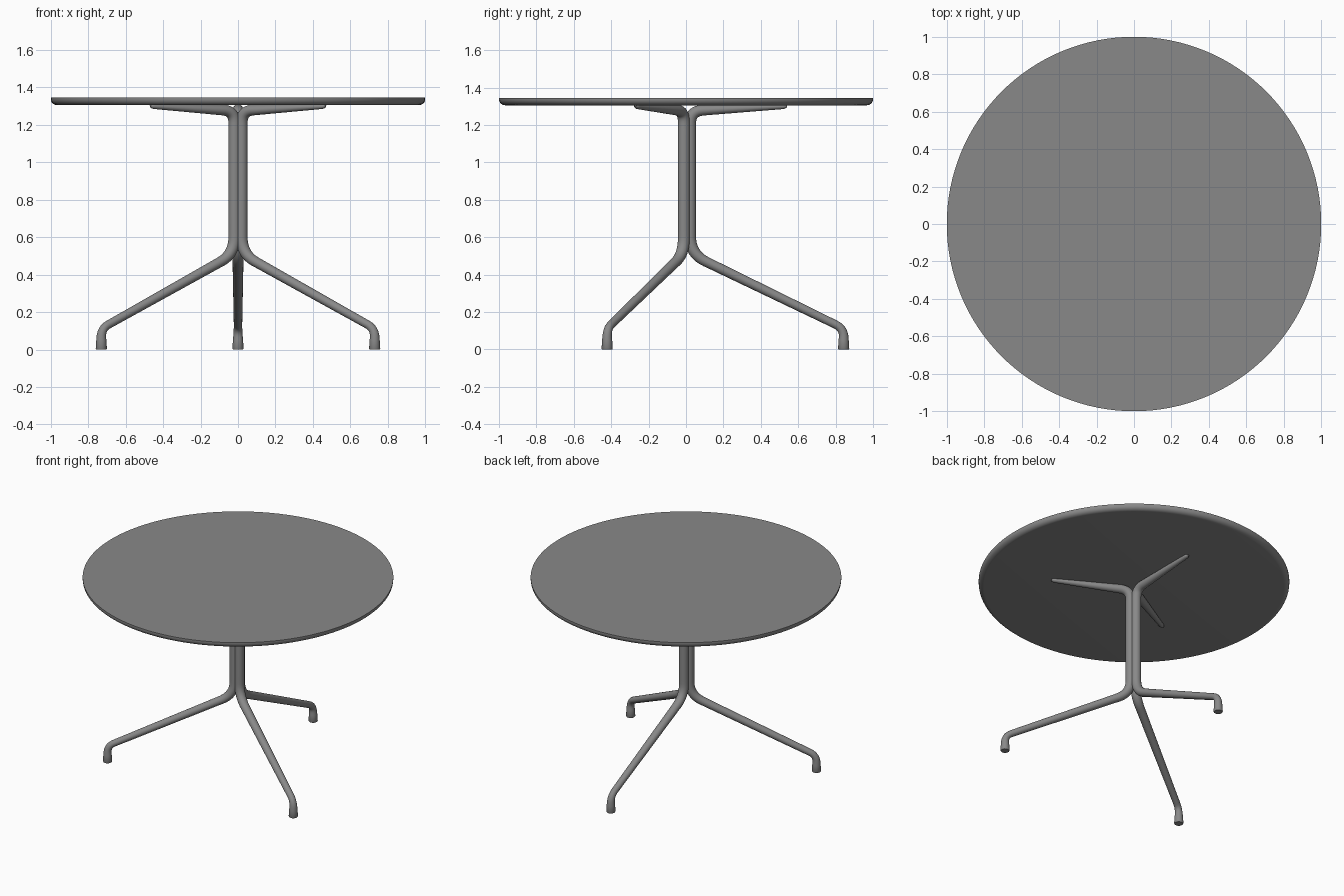
import bpy, bmesh, math
from mathutils import Vector

if "Cube" in bpy.data.objects:
    bpy.data.objects.remove(bpy.data.objects["Cube"])

grey = bpy.data.materials.new("plain grey")
grey.diffuse_color = (0.25, 0.25, 0.25, 1)
grey.use_nodes = True
grey.node_tree.nodes["Principled BSDF"].inputs["Base Color"].default_value = grey.diffuse_color


def finish(bm, name):
    bmesh.ops.recalc_face_normals(bm, faces=bm.faces)
    me = bpy.data.meshes.new(name)
    bm.to_mesh(me)
    bm.free()
    me.materials.append(grey)
    ob = bpy.data.objects.new(name, me)
    bpy.context.collection.objects.link(ob)
    bpy.ops.object.select_all(action='DESELECT')
    ob.select_set(True)
    bpy.context.view_layer.objects.active = ob
    bpy.ops.object.shade_smooth_by_angle(angle=math.radians(40))
    return ob


def skin(bm, rings):
    """Join closed rings of points into a capped tube."""
    rows = [[bm.verts.new(p) for p in ring] for ring in rings]
    n = len(rows[0])
    for a, b in zip(rows, rows[1:]):
        for i in range(n):
            j = (i + 1) % n
            bm.faces.new((a[i], a[j], b[j], b[i]))
    bm.faces.new(rows[0])
    bm.faces.new(rows[-1])


def round_path(nodes, steps=8):
    """Nodes are (r, z, half width, half depth, corner length)."""
    out = []
    for i, nd in enumerate(nodes):
        p = Vector(nd[:4])
        c = nd[4]
        if c == 0:
            out.append(p)
            continue
        ends = []
        for q in (nodes[i - 1], nodes[i + 1]):
            q = Vector(q[:4])
            ends.append(p.lerp(q, c / (q - p).length))
        a, b = ends
        for k in range(steps + 1):
            t = k / steps
            out.append(a * (1 - t) ** 2 + p * (2 * t * (1 - t)) + b * t * t)
    return out


# Tabletop: disc with a rounded lower edge
SEG = 128
profile = [(0.965 + 0.035 * math.sin(a), 1.337 - 0.032 * math.cos(a))
           for a in [math.pi / 2 * k / 7 for k in range(8)]] + [(1.0, 1.345)]
bm = bmesh.new()
skin(bm, [[(r * math.cos(2 * math.pi * i / SEG), r * math.sin(2 * math.pi * i / SEG), z)
           for i in range(SEG)] for r, z in profile])
finish(bm, "tabletop")

# Each support runs from foot, up the splayed leg and column, out along the top arm
nodes = [
    (0.843, 0.000, 0.027, 0.027, 0),
    (0.843, 0.005, 0.030, 0.030, 0),
    (0.843, 0.050, 0.027, 0.027, 0),
    (0.843, 0.112, 0.022, 0.022, 0.048),
    (0.120, 0.463, 0.029, 0.027, 0),
    (0.022, 0.510, 0.032, 0.031, 0.095),
    (0.022, 0.640, 0.032, 0.032, 0),
    (0.022, 1.180, 0.032, 0.032, 0),
    (0.022, 1.276, 0.032, 0.031, 0.070),
    (0.520, 1.298, 0.016, 0.013, 0),
    (0.533, 1.300, 0.013, 0.010, 0),
    (0.540, 1.303, 0.007, 0.005, 0),
]
path = round_path(nodes)
SIDES = 28


def support(name, angle):
    out = Vector((math.cos(angle), math.sin(angle), 0))
    side = Vector((-math.sin(angle), math.cos(angle), 0))
    up = Vector((0, 0, 1))
    rings = []
    for i, p in enumerate(path):
        a, b = path[max(i - 1, 0)], path[min(i + 1, len(path) - 1)]
        t = Vector((b[0] - a[0], b[1] - a[1])).normalized()
        normal = out * -t[1] + up * t[0]
        centre = out * p[0] + up * p[1]
        rings.append([centre + side * (p[2] * math.cos(u)) + normal * (p[3] * math.sin(u))
                      for u in [2 * math.pi * k / SIDES for k in range(SIDES)]])
    bm = bmesh.new()
    skin(bm, rings)
    finish(bm, name)


for name, deg in (("back_support", 90), ("left_support", 210), ("right_support", 330)):
    support(name, math.radians(deg))
